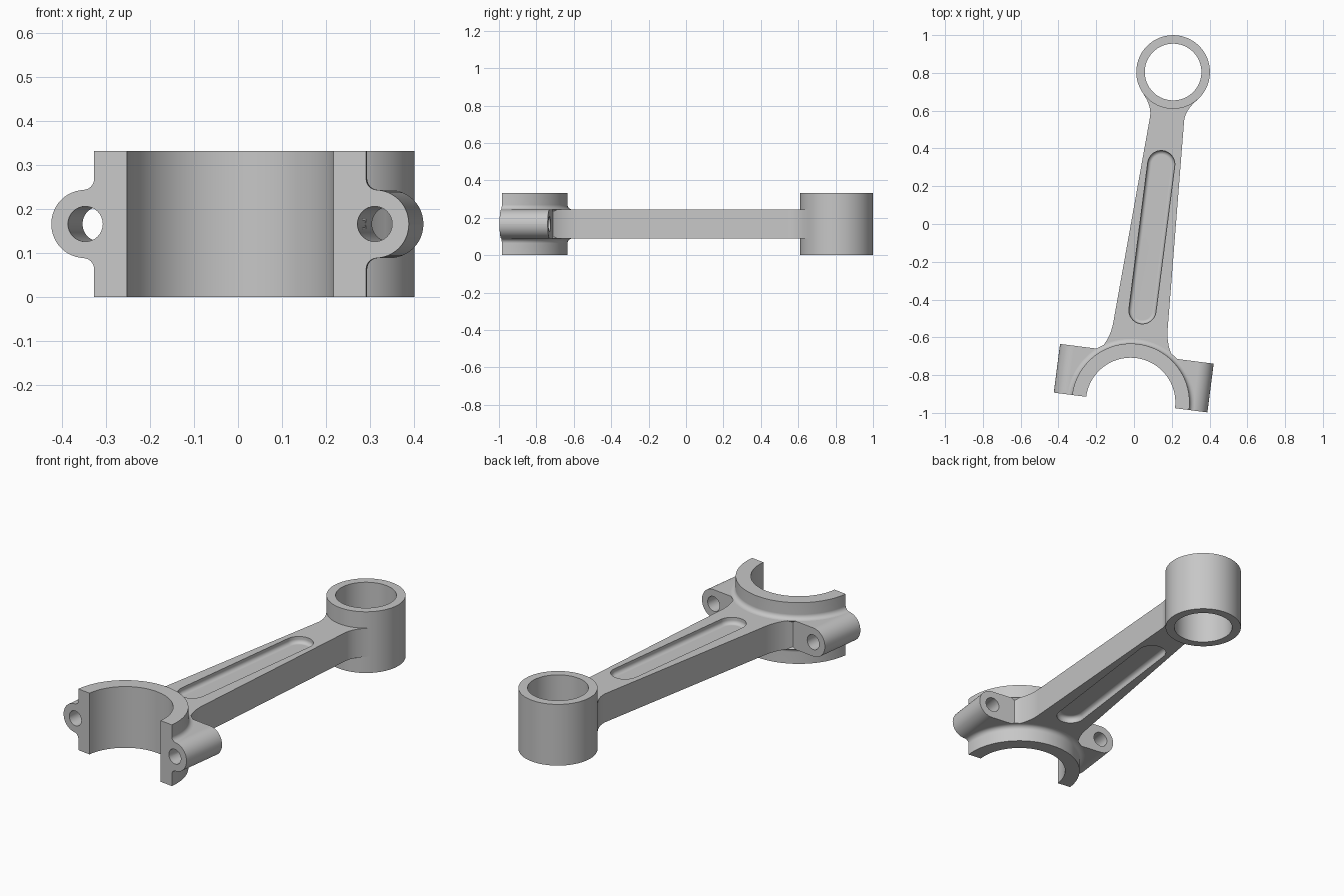
import bpy, bmesh
from math import sin, cos, pi, radians, atan2
from mathutils import Vector

if "Cube" in bpy.data.objects:
    bpy.data.objects.remove(bpy.data.objects["Cube"])

# Local frame: origin at the big bore centre, +y along the rod
TILT = radians(-7.33)
ORIGIN = (-0.018, -0.945, 0)
LENGTH = 1.764
HEIGHT = 0.333
LOW, HIGH = 0.089, 0.244
MID = HEIGHT / 2

steel = bpy.data.materials.new("grey_steel")
steel.use_nodes = True
GREY = (0.57, 0.57, 0.57, 1)
steel.diffuse_color = GREY
steel.node_tree.nodes["Principled BSDF"].inputs["Base Color"].default_value = GREY


def loft(name, loops, ring=False, edit=None):
    """Skin a list of equal point loops; cap the ends unless it is a ring."""
    bm = bmesh.new()
    rows = [[bm.verts.new(p) for p in loop] for loop in loops]
    pairs = list(zip(rows, rows[1:]))
    if ring:
        pairs.append((rows[-1], rows[0]))
    else:
        bm.faces.new(rows[0])
        bm.faces.new(rows[-1])
    for a, b in pairs:
        for i in range(len(a)):
            j = (i + 1) % len(a)
            bm.faces.new((a[i], a[j], b[j], b[i]))
    if edit:
        edit(bm)
    bmesh.ops.recalc_face_normals(bm, faces=bm.faces)
    mesh = bpy.data.meshes.new(name)
    bm.to_mesh(mesh)
    bm.free()
    mesh.materials.append(steel)
    obj = bpy.data.objects.new(name, mesh)
    bpy.context.collection.objects.link(obj)
    obj.location = ORIGIN
    obj.rotation_euler.z = TILT
    return obj


def arc(cx, cy, r, start, end, n):
    return [(cx + r * cos(start + (end - start) * i / n),
             cy + r * sin(start + (end - start) * i / n)) for i in range(n + 1)]


def bezier(a, b, c, n=10):
    a, b, c = Vector(a), Vector(b), Vector(c)
    ts = [i / n for i in range(n + 1)]
    return [tuple(a * (1 - t) ** 2 + b * 2 * t * (1 - t) + c * t * t) for t in ts]


def lathe(name, profile, cy, sweep, n):
    ring = sweep > 6
    angles = [sweep * i / n for i in range(n if ring else n + 1)]
    return loft(name, [[(r * cos(a), cy + r * sin(a), z) for r, z in profile]
                       for a in angles], ring)


# Small end: plain tube
small_end = lathe("small_end", [(0.15, 0), (0.195, 0), (0.195, HEIGHT), (0.15, HEIGHT)],
                  LENGTH, 2 * pi, 96)

# Big end: half ring with a fillet flaring onto the rod body
BORE, OUTER, FILLET = 0.237, 0.312, 0.025
R = OUTER + FILLET
profile = [(BORE, 0), (OUTER, 0)]
profile += arc(R, LOW - FILLET, FILLET, pi, pi / 2, 6)
profile += [(R - 0.01, LOW + 0.01), (R - 0.01, HIGH - 0.01)]
profile += arc(R, HIGH + FILLET, FILLET, -pi / 2, -pi, 6)
profile += [(OUTER, HEIGHT), (BORE, HEIGHT)]
big_end = lathe("big_end_half_ring", profile, 0, pi, 64)

# Rod body: lugs and tapered arm in one outline, mirrored across the axis
LUG_X, LUG_Y = 0.41, 0.26
side = [(LUG_X, 0), (LUG_X, LUG_Y)]
side += bezier((0.197, LUG_Y), (0.15, 0.32), (0.145, 0.41))
side += bezier((0.091, 1.51), (0.088, 1.57), (0.144, LENGTH - 0.132))
outline = list(side)
start = atan2(-0.132, 0.144)
outline += arc(0, LENGTH, 0.18, start, -pi - start, 16)
outline += [(-x, y) for x, y in reversed(side)]
outline += arc(0, 0, 0.295, pi, 0, 40)


def round_lugs(bm):
    edges = [e for e in bm.edges
             if all(abs(abs(v.co.x) - LUG_X) < 1e-4 for v in e.verts)
             and abs(e.verts[0].co.z - e.verts[1].co.z) < 1e-4]
    bmesh.ops.bevel(bm, geom=edges, offset=(HIGH - LOW) / 2 - 0.0005,
                    segments=12, profile=0.5, affect='EDGES')


rod_body = loft("rod_body", [[(x, y, z) for x, y in outline] for z in (LOW, HIGH)],
                edit=round_lugs)


# Cutters: bolt holes through the lugs, round-ended pockets on both faces
def slot(w, z):
    lower, upper, r = 0.492, 1.272, 0.072
    pts = arc(0, upper, w, 0, pi, 16) + arc(0, lower, w, pi, 2 * pi, 16)
    return [(x, y, z) for x, y in pts]


holes, pockets = [], []
for s in (1, -1):
    holes.append(loft("bolt_hole_cutter",
                      [[(s * 0.332 + x, y, MID + z) for x, z in arc(0, 0, 0.04, 0, 2 * pi, 32)[:-1]]
                       for y in (-0.1, 0.3)]))
    floor, soft = HIGH - MID - 0.035, 0.02
    levels = [(0.072 - soft + soft * sin(a), floor + soft - soft * cos(a))
              for a in (pi / 2 * i / 5 for i in range(6))] + [(0.072, 0.13)]
    pockets.append(loft("pocket_cutter", [slot(w, MID + s * z) for w, z in levels]))


def cut(obj, cutters):
    bpy.context.view_layer.objects.active = obj
    for c in cutters:
        mod = obj.modifiers.new("cut", 'BOOLEAN')
        mod.operation = 'DIFFERENCE'
        mod.solver = 'EXACT'
        mod.object = c
        bpy.ops.object.modifier_apply(modifier=mod.name)


cut(rod_body, holes + pockets)
cut(big_end, holes)
for c in holes + pockets:
    bpy.data.objects.remove(c)

# Smooth the curved surfaces, keep the machined edges crisp
for obj in (small_end, big_end, rod_body):
    bpy.ops.object.select_all(action='DESELECT')
    obj.select_set(True)
    bpy.context.view_layer.objects.active = obj
    bpy.ops.object.shade_smooth_by_angle(angle=radians(30))
    mod = obj.modifiers.new("even_normals", 'WEIGHTED_NORMAL')
    mod.keep_sharp = True
